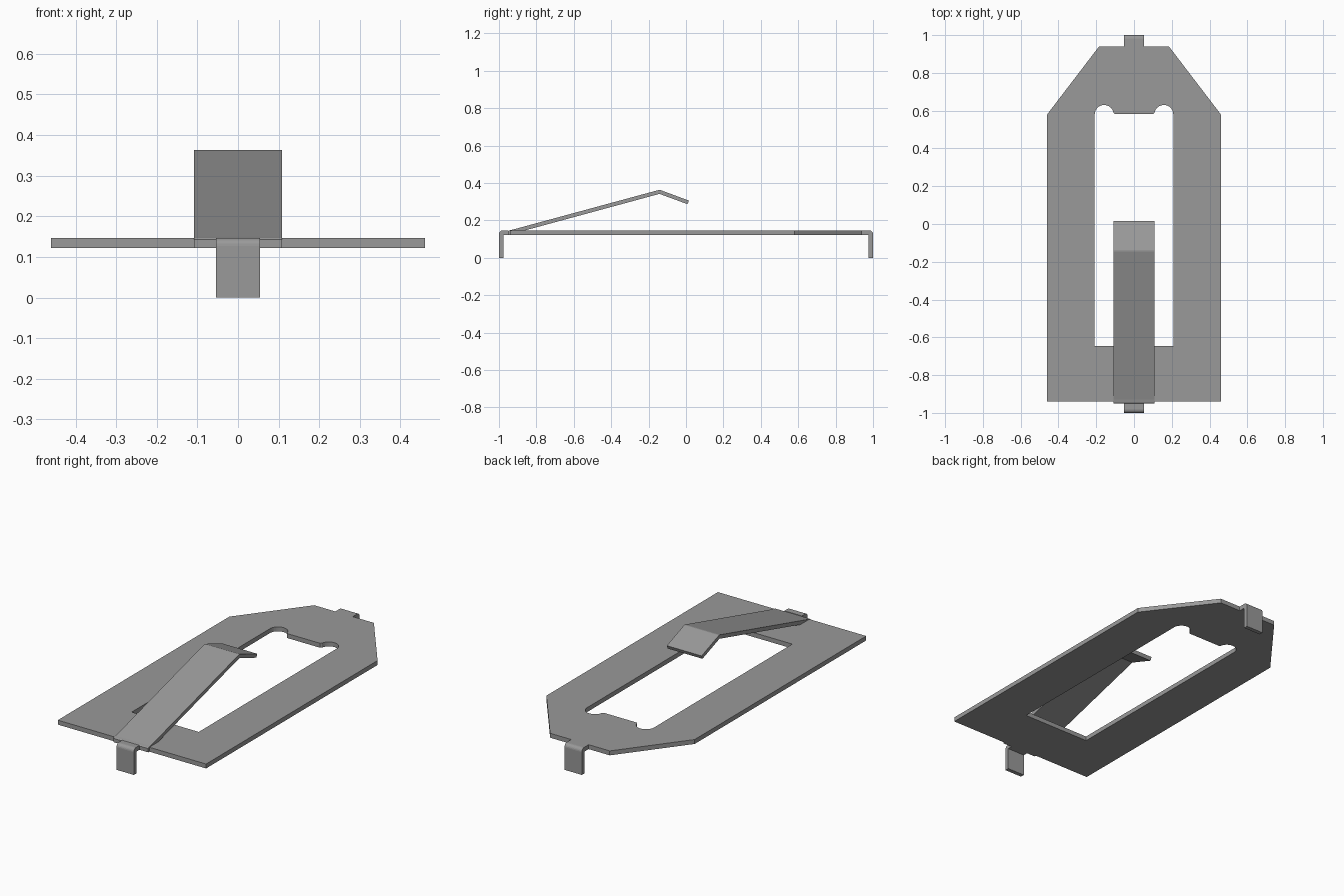
import bpy
import bmesh
import math

cube = bpy.data.objects.get("Cube")
if cube:
    bpy.data.objects.remove(cube, do_unlink=True)

# One plain grey metal
GREY = (0.32, 0.32, 0.32, 1.0)
metal = bpy.data.materials.new("grey metal")
metal.use_nodes = True
metal.diffuse_color = GREY
metal.node_tree.nodes["Principled BSDF"].inputs["Base Color"].default_value = GREY

Z_LOW, Z_TOP = 0.122, 0.147


def arc(cx, cy, r, start, end, steps):
    """Points on an arc, angles in degrees."""
    angles = [math.radians(start + (end - start) * i / steps) for i in range(steps + 1)]
    return [(cx + r * math.cos(a), cy + r * math.sin(a)) for a in angles]


def finish(name, bm):
    bmesh.ops.recalc_face_normals(bm, faces=bm.faces)
    mesh = bpy.data.meshes.new(name)
    bm.to_mesh(mesh)
    bm.free()
    mesh.materials.append(metal)
    obj = bpy.data.objects.new(name, mesh)
    bpy.context.collection.objects.link(obj)
    return obj


def strip(name, profile, half_width):
    """Extrude a side profile of (y, z) points across x."""
    bm = bmesh.new()
    face = bm.faces.new([bm.verts.new((-half_width, y, z)) for y, z in profile])
    result = bmesh.ops.extrude_face_region(bm, geom=[face])
    moved = [v for v in result["geom"] if isinstance(v, bmesh.types.BMVert)]
    bmesh.ops.translate(bm, verts=moved, vec=(2 * half_width, 0, 0))
    return finish(name, bm)


# Flat plate with a long slot: one half outline, mirrored and thickened
outline = [(0, -0.94), (0.46, -0.94), (0.46, 0.58), (0.185, 0.94), (0, 0.94),
           (0, 0.582), (0.102, 0.582), (0.108, 0.588)]
outline += arc(0.158, 0.58, 0.05, 170, 0, 16)
outline += [(0.208, -0.645), (0, -0.645)]
bm = bmesh.new()
face = bm.faces.new([bm.verts.new((x, y, Z_TOP)) for x, y in outline])
if face.normal.z < 0:
    face.normal_flip()
mesh = bpy.data.meshes.new("base_plate")
bm.to_mesh(mesh)
bm.free()
mesh.materials.append(metal)
plate = bpy.data.objects.new("base_plate", mesh)
bpy.context.collection.objects.link(plate)
mirror = plate.modifiers.new("Mirror", "MIRROR")
mirror.use_axis = (True, False, False)
solid = plate.modifiers.new("Thickness", "SOLIDIFY")
solid.thickness = Z_TOP - Z_LOW
solid.offset = -1

# Bent spring arm rising from the front edge
strip("spring_arm", [
    (-0.95, Z_LOW), (-0.95, 0.143), (-0.945, Z_TOP), (-0.93, 0.15),
    (-0.145, 0.363), (-0.138, 0.363), (0.016, 0.306), (0.008, 0.287),
    (-0.142, 0.342), (-0.86, 0.147), (-0.875, 0.14), (-0.94, 0.14),
    (-0.94, Z_LOW)], 0.108)

# Downward tabs at both ends, with a rounded outer bend
for name, side, start in (("front_tab", -1, 0.95), ("back_tab", 1, 0.94)):
    profile = [(start, Z_LOW), (start, Z_TOP)]
    profile += arc(0.98, Z_TOP - 0.02, 0.02, 90, 0, 5)
    profile += [(1.0, 0), (0.977, 0), (0.977, Z_LOW)]
    strip(name, [(side * y, z) for y, z in profile], 0.054)
